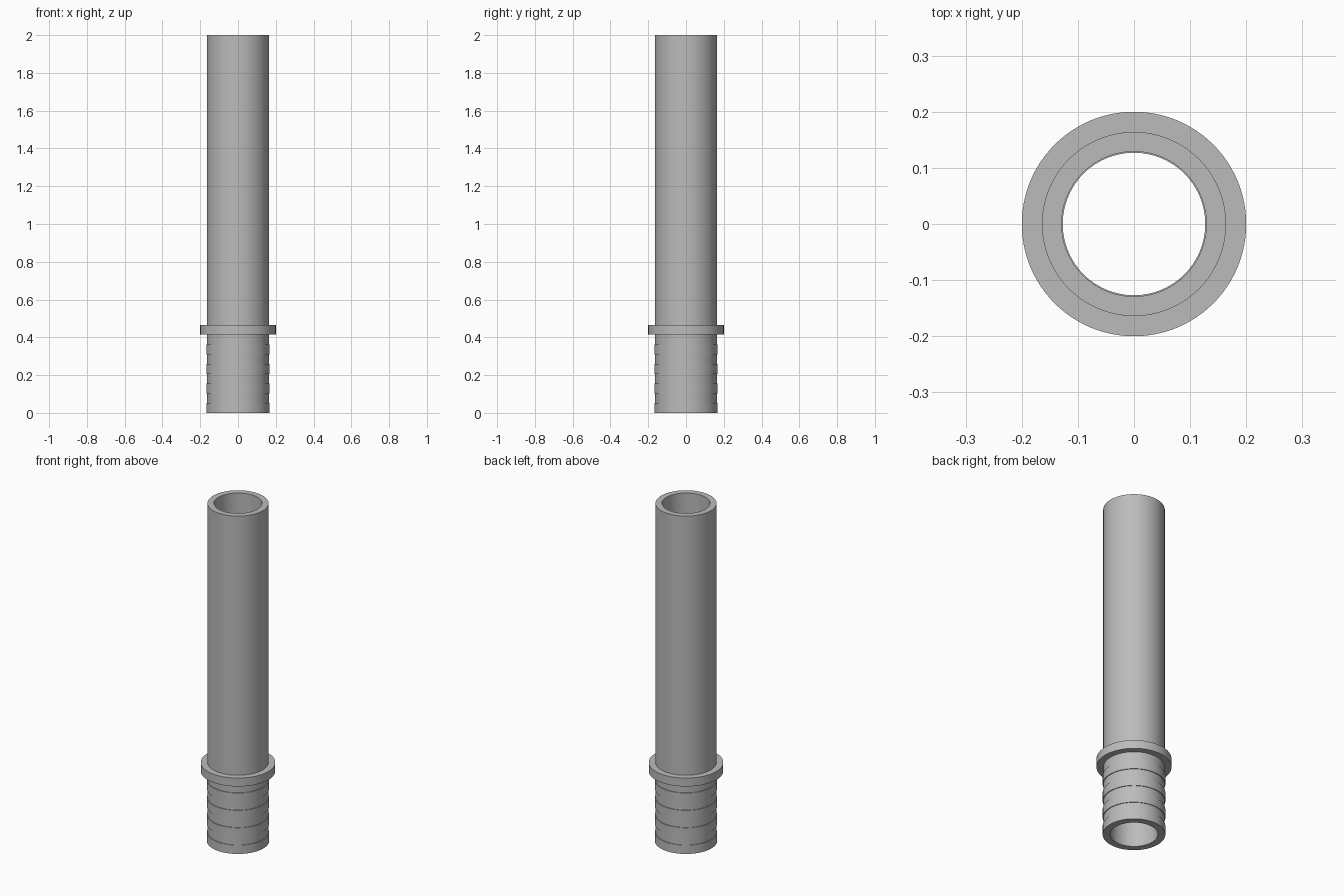
import bpy, bmesh, math

cube = bpy.data.objects.get("Cube")
if cube:
    bpy.data.objects.remove(cube, do_unlink=True)

SEGMENTS = 96
PIPE_R, FLANGE_R = 0.164, 0.2
BAND_R, GROOVE_R = 0.167, 0.163
BORE_TOP, BORE_LOW = 0.129, 0.127
FLANGE_Z0, FLANGE_Z1 = 0.415, 0.465
BAND_H, BAND_STEP, BANDS = 0.052, 0.103, 4

grey = bpy.data.materials.new("grey plastic")
grey.use_nodes = True
colour = (0.5, 0.5, 0.5, 1)
grey.diffuse_color = colour
grey.node_tree.nodes["Principled BSDF"].inputs["Base Color"].default_value = colour


def revolve(name, profile):
    """Spin a closed (radius, height) profile around the z axis."""
    bm = bmesh.new()
    rings = []
    for r, z in profile:
        angles = [math.tau * i / SEGMENTS for i in range(SEGMENTS)]
        rings.append([bm.verts.new((r * math.cos(a), r * math.sin(a), z)) for a in angles])
    for k, ring in enumerate(rings):
        above = rings[(k + 1) % len(rings)]
        for i in range(SEGMENTS):
            j = (i + 1) % SEGMENTS
            bm.faces.new((ring[i], ring[j], above[j], above[i]))
    bmesh.ops.recalc_face_normals(bm, faces=bm.faces)
    mesh = bpy.data.meshes.new(name)
    bm.to_mesh(mesh)
    bm.free()
    mesh.materials.append(grey)
    obj = bpy.data.objects.new(name, mesh)
    bpy.context.collection.objects.link(obj)
    bpy.ops.object.select_all(action='DESELECT')
    obj.select_set(True)
    bpy.context.view_layer.objects.active = obj
    bpy.ops.object.shade_smooth_by_angle(angle=math.radians(30))
    return obj


# Ribbed spigot: raised bands with shallow grooves between them
outer = []
for n in range(BANDS):
    z = n * BAND_STEP
    if n:
        outer.append((GROOVE_R, z))
    outer += [(BAND_R, z), (BAND_R, z + BAND_H), (GROOVE_R, z + BAND_H)]

# Stop flange, then the long straight pipe
outer += [(GROOVE_R, FLANGE_Z0), (FLANGE_R, FLANGE_Z0), (FLANGE_R, FLANGE_Z1),
          (PIPE_R, FLANGE_Z1), (PIPE_R, 2)]

# Open bore, slightly narrower inside the spigot
bore = [(BORE_TOP, 2), (BORE_TOP, FLANGE_Z1), (BORE_LOW, FLANGE_Z1), (BORE_LOW, 0)]

revolve("flanged_pipe", outer + bore)
